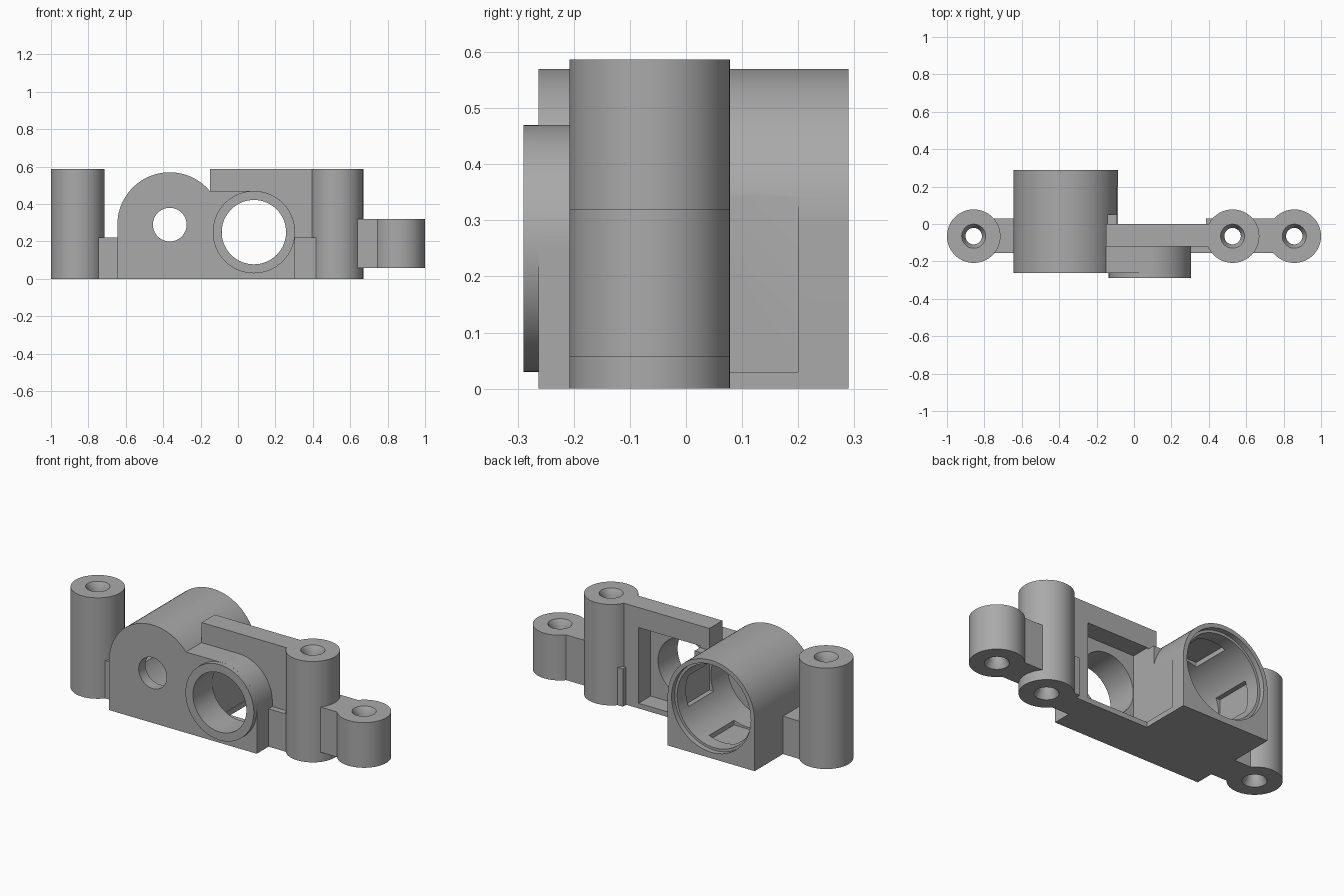
import bpy
import bmesh
import math
from mathutils import Matrix, Vector

cube = bpy.data.objects.get("Cube")
if cube:
    bpy.data.objects.remove(cube, do_unlink=True)

GREY = (0.4, 0.4, 0.4, 1.0)
mat = bpy.data.materials.new("plain grey")
mat.use_nodes = True
mat.diffuse_color = GREY
mat.node_tree.nodes["Principled BSDF"].inputs["Base Color"].default_value = GREY


def finish(name, bm):
    bmesh.ops.recalc_face_normals(bm, faces=bm.faces)
    mesh = bpy.data.meshes.new(name)
    bm.to_mesh(mesh)
    bm.free()
    mesh.materials.append(mat)
    obj = bpy.data.objects.new(name, mesh)
    bpy.context.collection.objects.link(obj)
    return obj


def box(name, x, y, z):
    bm = bmesh.new()
    size = [b - a for a, b in (x, y, z)]
    mid = Vector([(a + b) / 2 for a, b in (x, y, z)])
    bmesh.ops.create_cube(bm, size=1, matrix=Matrix.Translation(mid) @ Matrix.Diagonal((*size, 1)))
    return finish(name, bm)


def cone(name, centre, r_low, r_high, low, high, along_y=False):
    """Round solid between two levels; centre is (x, y), or (x, z) when along_y."""
    bm = bmesh.new()
    bmesh.ops.create_cone(bm, cap_ends=True, segments=64, radius1=r_low, radius2=r_high, depth=high - low)
    mid = (low + high) / 2
    if along_y:
        turn = Matrix.Rotation(-math.pi / 2, 4, 'X')
        bm.transform(Matrix.Translation((centre[0], mid, centre[1])) @ turn)
    else:
        bm.transform(Matrix.Translation((centre[0], centre[1], mid)))
    return finish(name, bm)


def rod_y(name, centre, r, y):
    return cone(name, centre, r, r, y[0], y[1], True)


def extrude_y(name, profile, y):
    """Extrude an (x, z) outline along y."""
    bm = bmesh.new()
    face = bm.faces.new([bm.verts.new((x, y[0], z)) for x, z in profile])
    new = bmesh.ops.extrude_face_region(bm, geom=[face])["geom"]
    verts = [v for v in new if isinstance(v, bmesh.types.BMVert)]
    bmesh.ops.translate(bm, verts=verts, vec=(0, y[1] - y[0], 0))
    return finish(name, bm)


def arc(cx, cz, r, start, end, steps=40):
    angles = [math.radians(start + (end - start) * i / steps) for i in range(steps + 1)]
    return [(cx + r * math.cos(a), cz + r * math.sin(a)) for a in angles]


def combine(target, tools, operation):
    """Boolean each tool into the target, then discard the tools."""
    bpy.context.view_layer.objects.active = target
    for tool in tools:
        mod = target.modifiers.new("bool", 'BOOLEAN')
        mod.operation = operation
        mod.solver = 'EXACT'
        mod.object = tool
        bpy.ops.object.modifier_apply(modifier=mod.name)
        bpy.data.objects.remove(tool, do_unlink=True)


def smooth(obj):
    bpy.ops.object.select_all(action='DESELECT')
    obj.select_set(True)
    bpy.context.view_layer.objects.active = obj
    bpy.ops.object.shade_smooth_by_angle(angle=math.radians(30))


# Main body: arched barrel housing, front block with ring, back panel
BARREL = (-0.365, 0.29)
RING = (0.085, 0.25)
body = extrude_y("housing_body",
                 [(-0.645, 0), (-0.085, 0)] + arc(*BARREL, 0.28, 0, 180), (-0.263, 0.29))
block = extrude_y("front_block",
                  [(-0.3, 0), (0.305, 0)] + arc(*RING, 0.22, 0, 90) + [(-0.3, 0.47)], (-0.263, -0.1))
panel = box("panel", (-0.15, 0.45), (-0.12, 0), (0, 0.587))
ring = rod_y("ring", RING, 0.22, (-0.29, -0.2))
rib = box("rib", (-0.145, -0.09), (-0.02, 0.05), (0, 0.46))
combine(body, [block, panel, ring, rib], 'UNION')

# Barrel bore with rim step and shallow slots, ring opening, square rear pocket
cutters = [
    rod_y("bore", BARREL, 0.24, (-0.2, 0.4)),
    rod_y("bore_rim", BARREL, 0.255, (0.26, 0.4)),
    rod_y("peephole", BARREL, 0.09, (-0.4, 0)),
    box("slot_side", (-0.615, -0.115), (-0.05, 0.18), (0.2, 0.38)),
    box("slot_vertical", (-0.455, -0.275), (-0.05, 0.18), (0.04, 0.54)),
    rod_y("ring_opening", RING, 0.172, (-0.4, 0.02)),
    box("rear_pocket", (-0.09, 0.305), (-0.11, 0.2), (0.03, 0.47)),
]
combine(body, cutters, 'DIFFERENCE')
smooth(body)

# Screw posts with countersunk through holes
POST_Y = -0.065
for name, x, low, high in (("right_post", -0.857, 0, 0.587),
                           ("left_post", 0.527, 0, 0.587),
                           ("left_short_post", 0.857, 0.057, 0.32)):
    at = (x, POST_Y)
    post = cone(name, at, 0.143, 0.143, low, high)
    combine(post, [
        cone("hole", at, 0.044, 0.044, low - 0.1, high + 0.1),
        cone("top_sink", at, 0.044, 0.07, high - 0.035, high + 0.01),
        cone("bottom_sink", at, 0.07, 0.044, low - 0.01, low + 0.035),
    ], 'DIFFERENCE')
    smooth(post)

# Webs joining the posts to the body
WEB_Y = (-0.155, 0.03)
box("right_web", (-0.765, -0.64), WEB_Y, (0, 0.22))
box("left_web", (0.385, 0.435), WEB_Y, (0, 0.22))
box("left_web_front", (0.3, 0.42), (-0.155, -0.11), (0, 0.22))
box("short_post_web", (0.62, 0.765), WEB_Y, (0.057, 0.32))
